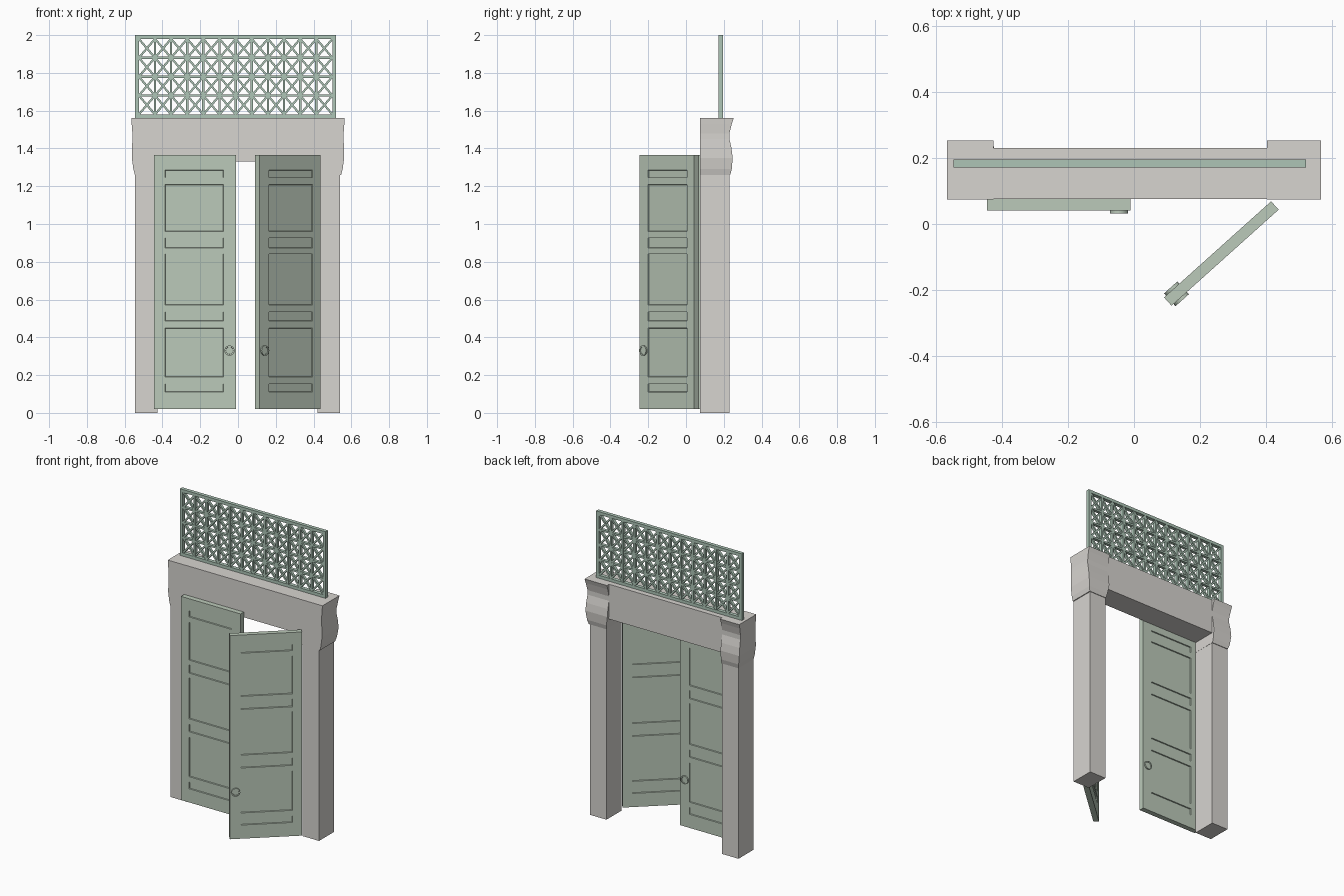
import bpy, bmesh
from math import radians, atan2, hypot
from mathutils import Matrix, Vector

if "Cube" in bpy.data.objects:
    bpy.data.objects.remove(bpy.data.objects["Cube"])


def material(name, rgb):
    m = bpy.data.materials.new(name)
    m.diffuse_color = (*rgb, 1)
    m.use_nodes = True
    m.node_tree.nodes["Principled BSDF"].inputs["Base Color"].default_value = m.diffuse_color
    return m


STONE = material("stone", (0.68, 0.66, 0.63))
PAINT = material("sage_paint", (0.50, 0.59, 0.49))
LATTICE = material("lattice_paint", (0.42, 0.56, 0.47))


def finish(bm, name, mat):
    bmesh.ops.recalc_face_normals(bm, faces=bm.faces)
    me = bpy.data.meshes.new(name)
    bm.to_mesh(me)
    bm.free()
    ob = bpy.data.objects.new(name, me)
    bpy.context.collection.objects.link(ob)
    me.materials.append(mat)
    return ob


def add_box(bm, x0, x1, y0, y1, z0, z1):
    mat = Matrix.Translation(((x0 + x1) / 2, (y0 + y1) / 2, (z0 + z1) / 2)) \
        @ Matrix.Diagonal((x1 - x0, y1 - y0, z1 - z0, 1))
    bmesh.ops.create_cube(bm, size=1, matrix=mat)


def box(name, mat, *dims):
    bm = bmesh.new()
    add_box(bm, *dims)
    return finish(bm, name, mat)


# Stone posts and lintel
box("left_post", STONE, -0.545, -0.425, 0.075, 0.23, 0, 1.262)
box("right_post", STONE, 0.42, 0.54, 0.075, 0.23, 0, 1.262)
box("lintel", STONE, -0.43, 0.41, 0.075, 0.23, 1.33, 1.56)

# Capitals: stacked sections (height, outer x, back y) give the wavy back
SECTIONS = [(1.26, 0.546, 0.234), (1.29, 0.554, 0.242), (1.35, 0.562, 0.247),
            (1.40, 0.561, 0.241), (1.45, 0.559, 0.230), (1.48, 0.559, 0.230),
            (1.53, 0.563, 0.242), (1.56, 0.565, 0.252)]


def capital(name, side, inner_low, inner_high):
    bm = bmesh.new()
    rings = []
    for z, out, back in SECTIONS:
        inner = inner_low + (inner_high - inner_low) * min(1, (z - 1.26) / 0.09)
        pts = [(inner, 0.074), (out, 0.074), (out, back), (inner, back)]
        rings.append([bm.verts.new((side * x, y, z)) for x, y in pts])
    for a, b in zip(rings, rings[1:]):
        for i in range(4):
            j = (i + 1) % 4
            bm.faces.new((a[i], a[j], b[j], b[i]))
    bm.faces.new(rings[0])
    bm.faces.new(rings[-1])
    finish(bm, name, STONE)


capital("left_capital", -1, 0.424, 0.425)
capital("right_capital", 1, 0.418, 0.402)

# Lattice screen: frame, grid bars and crossed diagonals
X0, X1, Z0, Z1 = -0.545, 0.52, 1.56, 2.0
Y0, Y1, EDGE = 0.171, 0.195, 0.02
COLS, ROWS = 12, 4
bm = bmesh.new()
for x in (X0, X1 - EDGE):
    add_box(bm, x, x + EDGE, Y0, Y1, Z0, Z1)
for z in (Z0, Z1 - EDGE):
    add_box(bm, X0 + EDGE, X1 - EDGE, Y0, Y1, z, z + EDGE)
ix0, ix1, iz0, iz1 = X0 + EDGE, X1 - EDGE, Z0 + EDGE, Z1 - EDGE
dx, dz = (ix1 - ix0) / COLS, (iz1 - iz0) / ROWS
for i in range(1, COLS):
    x = ix0 + i * dx
    add_box(bm, x - 0.006, x + 0.006, Y0 + 0.001, Y1 - 0.001, iz0, iz1)
for j in range(1, ROWS):
    z = iz0 + j * dz
    add_box(bm, ix0, ix1, Y0 + 0.002, Y1 - 0.002, z - 0.006, z + 0.006)
for i in range(COLS):
    for j in range(ROWS):
        c = Vector((ix0 + (i + 0.5) * dx, (Y0 + Y1) / 2, iz0 + (j + 0.5) * dz))
        for s in (1, -1):
            m = Matrix.Translation(c) @ Matrix.Rotation(s * atan2(dz, dx), 4, 'Y') \
                @ Matrix.Diagonal((hypot(dx, dz), 0.018 - 0.001 * s, 0.011, 1))
            bmesh.ops.create_cube(bm, size=1, matrix=m)
finish(bm, "lattice_screen", LATTICE)

# Door leaf, hinge at local x = 0, with recessed panels on both faces
XS = [0, 0.058, 0.368, 0.435]
ZS = [0.02, 0.11, 0.154, 0.19, 0.45, 0.487, 0.535, 0.572, 0.842,
      0.874, 0.927, 0.96, 1.208, 1.245, 1.285, 1.365]
THICK = 0.034


def place(ob, loc, angle):
    ob.location = loc
    ob.rotation_euler.z = radians(angle)


def door(side, loc, angle):
    bm = bmesh.new()
    grid = [[bm.verts.new((x, -THICK / 2, z)) for x in XS] for z in ZS]
    for r in range(len(ZS) - 1):
        for c in range(3):
            bm.faces.new((grid[r][c], grid[r][c + 1], grid[r + 1][c + 1], grid[r + 1][c]))
    ext = bmesh.ops.extrude_face_region(bm, geom=bm.faces[:], use_keep_orig=True)
    bmesh.ops.translate(bm, vec=(0, THICK, 0),
                        verts=[v for v in ext["geom"] if isinstance(v, bmesh.types.BMVert)])
    bmesh.ops.recalc_face_normals(bm, faces=bm.faces)
    centres = [(a + b) / 2 for a, b in zip(ZS[1::2], ZS[2::2])]
    panels = []
    for f in bm.faces:
        c = f.calc_center_median()
        if abs(f.normal.y) > 0.9 and XS[1] < c.x < XS[2] \
                and any(abs(c.z - z) < 0.001 for z in centres):
            panels.append(f)
    bmesh.ops.inset_individual(bm, faces=panels, thickness=0.003, depth=-0.006)
    place(finish(bm, side + "_door", PAINT), loc, angle)

    # Round pulls on both faces
    bm = bmesh.new()
    for s in (-1, 1):
        m = Matrix.Translation((0.40, s * (THICK / 2 + 0.004), 0.33)) \
            @ Matrix.Rotation(radians(90), 4, 'X')
        bmesh.ops.create_cone(bm, cap_ends=True, segments=24, radius1=0.027,
                              radius2=0.027, depth=0.01, matrix=m)
    caps = [f for f in bm.faces if len(f.verts) > 4
            and abs(f.calc_center_median().y) > THICK / 2]
    bmesh.ops.inset_individual(bm, faces=caps, thickness=0.007, depth=0)
    bmesh.ops.inset_individual(bm, faces=caps, thickness=0.001, depth=-0.004)
    place(finish(bm, side + "_door_pulls", PAINT), loc, angle)


door("left", (-0.445, 0.058, 0), 0)
door("right", (0.426, 0.056, 0), 221.9)
